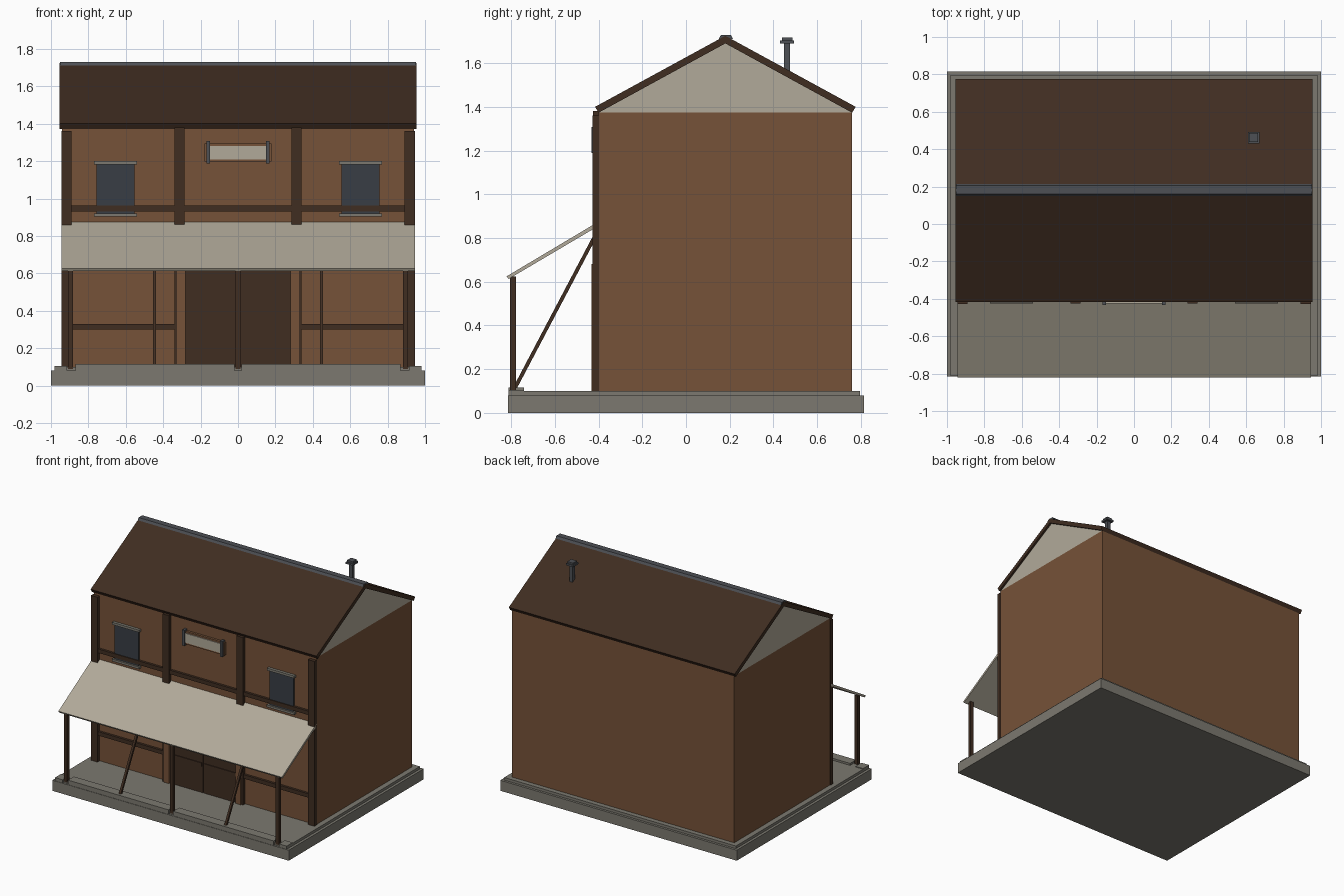
import bpy
from mathutils import Vector

if "Cube" in bpy.data.objects:
    bpy.data.objects.remove(bpy.data.objects["Cube"])


def material(name, r, g, b):
    m = bpy.data.materials.new(name)
    m.diffuse_color = (r, g, b, 1)
    m.use_nodes = True
    m.node_tree.nodes["Principled BSDF"].inputs["Base Color"].default_value = m.diffuse_color
    return m


WALL = material("brown_plaster", 0.18, 0.085, 0.04)
WOOD = material("dark_timber", 0.05, 0.026, 0.015)
CREAM = material("cream", 0.44, 0.40, 0.32)
STONE = material("stone", 0.20, 0.19, 0.16)
METAL = material("slate_metal", 0.075, 0.08, 0.09)
GLASS = material("dark_glass", 0.04, 0.048, 0.06)


def add_mesh(name, verts, faces, mat):
    me = bpy.data.meshes.new(name)
    me.from_pydata(verts, [], faces)
    me.materials.append(mat)
    ob = bpy.data.objects.new(name, me)
    bpy.context.collection.objects.link(ob)
    return ob


def extrude_x(name, profile, x0, x1, mat):
    """Sweep a counter-clockwise (y, z) profile from x0 to x1."""
    n = len(profile)
    verts = [(x, y, z) for x in (x0, x1) for y, z in profile]
    faces = [tuple(range(n - 1, -1, -1)), tuple(range(n, 2 * n))]
    faces += [(i, (i + 1) % n, (i + 1) % n + n, i + n) for i in range(n)]
    return add_mesh(name, verts, faces, mat)


def box(name, x, y, z, mat):
    """Box from (min, max) pairs."""
    return extrude_x(name, [(y[0], z[0]), (y[1], z[0]), (y[1], z[1]), (y[0], z[1])],
                     x[0], x[1], mat)


def box_pair(name, x, y, z, mat):
    """The same box on both sides of x = 0."""
    box(name + "_right", x, y, z, mat)
    box(name + "_left", (-x[1], -x[0]), y, z, mat)


def bar(name, x, a, b, width, thick, mat):
    """Sloping bar in the yz plane from a to b."""
    a, b = Vector(a), Vector(b)
    d = (b - a).normalized()
    n = Vector((-d.y, d.x)) * thick / 2
    return extrude_x(name, [a - n, b - n, b + n, a + n], x - width / 2, x + width / 2, mat)


# Stone base, paving and front kerb
box("base", (-1, 1), (-0.815, 0.815), (0, 0.08), STONE)
box("paving", (-0.98, 0.98), (-0.80, 0.797), (0.08, 0.10), STONE)
box_pair("front_kerb", (0.02, 0.87), (-0.812, -0.74), (0.08, 0.115), STONE)
box_pair("corner_kerb", (0.915, 0.98), (-0.812, -0.74), (0.08, 0.105), STONE)

# House body and gables
box("walls", (-0.94, 0.94), (-0.40, 0.76), (0.10, 1.375), WALL)
extrude_x("gable", [(-0.40, 1.375), (0.76, 1.375), (0.18, 1.692)], -0.94, 0.94, CREAM)

# Roof slopes and ridge
extrude_x("front_roof", [(-0.40, 1.373), (0.18, 1.69), (0.18, 1.725), (-0.416, 1.40)],
          -0.955, 0.955, WOOD)
extrude_x("back_roof", [(0.76, 1.373), (0.776, 1.40), (0.18, 1.725), (0.18, 1.69)],
          -0.955, 0.955, WOOD)
extrude_x("ridge_cap", [(0.18, 1.695), (0.215, 1.712), (0.205, 1.729), (0.16, 1.729),
                        (0.15, 1.712)], -0.953, 0.953, METAL)

# Stove pipe with cap
for part, r, z in (("pipe", 0.014, (1.54, 1.69)), ("pipe_cap", 0.031, (1.69, 1.704)),
                   ("pipe_top", 0.024, (1.704, 1.717))):
    box(part, (0.64 - r, 0.64 + r), (0.462 - r, 0.462 + r), z, METAL)

# Timber framing on the front wall
box_pair("corner_timber", (0.89, 0.945), (-0.427, -0.398), (0.10, 1.36), WOOD)
box_pair("inner_timber", (0.285, 0.34), (-0.425, -0.398), (0.10, 1.38), WOOD)
box("upper_rail", (-0.89, 0.89), (-0.418, -0.398), (0.932, 0.962), WOOD)
box_pair("lower_rail", (0.33, 0.89), (-0.418, -0.398), (0.30, 0.33), WOOD)

# Double door
box_pair("door_leaf", (0.004, 0.282), (-0.42, -0.398), (0.10, 0.64), WOOD)
box_pair("door_rail", (0.012, 0.278), (-0.426, -0.40), (0.30, 0.328), WOOD)
box_pair("door_jamb", (0.282, 0.325), (-0.432, -0.398), (0.10, 0.64), WALL)
box("door_head", (-0.325, 0.325), (-0.432, -0.398), (0.64, 0.68), WALL)

# Upper windows
box_pair("window_glass", (0.553, 0.757), (-0.412, -0.398), (0.918, 1.185), GLASS)
box_pair("window_lintel", (0.54, 0.77), (-0.422, -0.398), (1.182, 1.20), STONE)
box_pair("window_sill", (0.54, 0.77), (-0.425, -0.398), (0.903, 0.92), STONE)

# Blank name board on brackets
box("board_frame", (-0.178, 0.178), (-0.418, -0.398), (1.197, 1.295), WALL)
box("board_panel", (-0.15, 0.15), (-0.424, -0.40), (1.21, 1.282), CREAM)
box_pair("board_bracket", (0.15, 0.169), (-0.433, -0.398), (1.188, 1.307), METAL)

# Porch canopy, posts and braces
extrude_x("canopy", [(-0.812, 0.612), (-0.40, 0.855), (-0.40, 0.875), (-0.82, 0.625)],
          -0.945, 0.945, CREAM)
for name, x in (("left", -0.895), ("middle", 0), ("right", 0.895)):
    box("porch_post_" + name, (x - 0.013, x + 0.013), (-0.804, -0.778), (0.09, 0.625), WOOD)
for name, x in (("left", -0.446), ("right", 0.446)):
    bar("porch_brace_" + name, x, (-0.787, 0.105), (-0.405, 0.83), 0.017, 0.017, WOOD)
